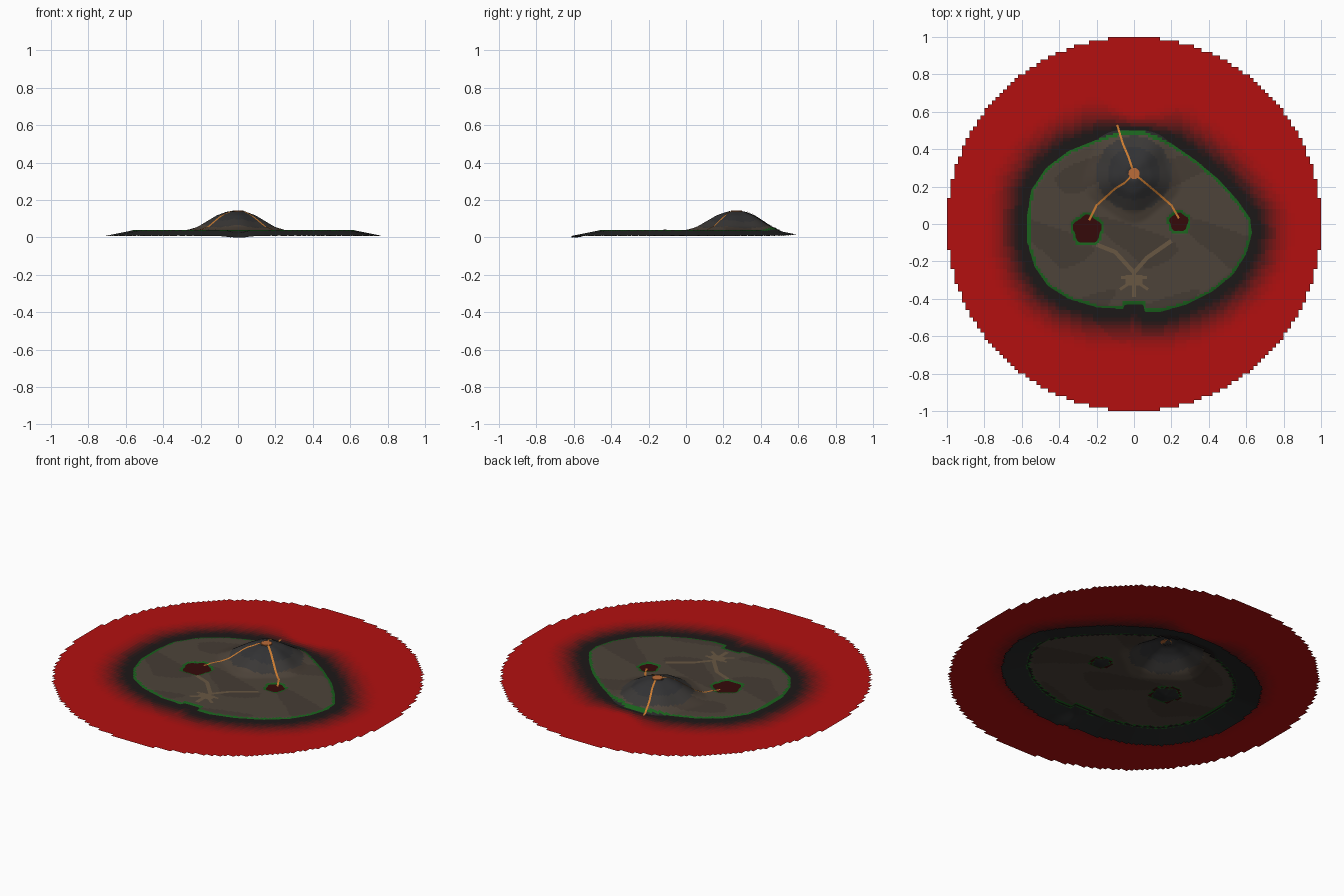
import bpy, math
from mathutils import Vector

if "Cube" in bpy.data.objects:
    bpy.data.objects.remove(bpy.data.objects["Cube"])

LAVA_Z = 0.036
VENT = (0.0, 0.27)
SHORE = [(.63, -.05), (.62, .03), (.55, .13), (.45, .24), (.33, .34), (.2, .43), (.06, .49),
         (-.07, .49), (-.2, .45), (-.35, .39), (-.47, .3), (-.55, .18), (-.57, .05), (-.57, -.1),
         (-.53, -.23), (-.46, -.33), (-.35, -.4), (-.2, -.445), (-.06, -.455), (-.05, -.43),
         (.05, -.43), (.06, -.47), (.14, -.47), (.28, -.43), (.42, -.36), (.53, -.27), (.6, -.16)]
POOLS = [(-.25, -.03, .075), (.24, .01, .05)]
CONE = [(0, .143), (.05, .137), (.1, .118), (.15, .087), (.2, .056), (.25, .04)]


def material(name, rgb):
    m = bpy.data.materials.new(name)
    m.diffuse_color = (*rgb, 1)
    m.use_nodes = True
    m.node_tree.nodes["Principled BSDF"].inputs["Base Color"].default_value = m.diffuse_color
    return m


def shore_distance(x, y):
    """Distance to the coast: negative on land, positive in the lava."""
    best, inside = 9.0, False
    for (ax, ay), (bx, by) in zip(SHORE, SHORE[1:] + SHORE[:1]):
        dx, dy = bx - ax, by - ay
        t = max(0, min(1, ((x - ax) * dx + (y - ay) * dy) / (dx * dx + dy * dy)))
        best = min(best, math.hypot(x - ax - t * dx, y - ay - t * dy))
        if (ay > y) != (by > y) and x < ax + (y - ay) * dx / dy:
            inside = not inside
    return -best if inside else best


def pool_distance(x, y):
    return max(r * (1 + .08 * math.sin(5 * math.atan2(y - b, x - a))) - math.hypot(x - a, y - b)
               for a, b, r in POOLS)


def height(x, y):
    d = max(shore_distance(x, y), pool_distance(x, y))
    z = LAVA_Z - .2 * d if d > 0 else min(.04, LAVA_Z - .3 * d)
    if y < -.5:
        z -= .01 * math.exp(-(x / .06) ** 2) * min(1, (-.5 - y) / .06)
    # volcano cone with a small crater
    r = math.hypot(x - VENT[0] + .01, y - VENT[1])
    r *= 1 + .06 * math.sin(5 * math.atan2(y - VENT[1], x))
    for (r0, z0), (r1, z1) in zip(CONE, CONE[1:]):
        if r0 <= r < r1:
            z += z0 + (z1 - z0) * (r - r0) / (r1 - r0) - .04
    if r < .022:
        z -= .01
    return max(z, 0)


def grid_mesh(name, step, z_at, pick, mats):
    """Grid of square cells; pick(x, y) gives a material number or None to leave a hole."""
    n = round(1 / step)
    index, verts, faces, slots = {}, [], [], []

    def vert(i, j):
        if (i, j) not in index:
            index[i, j] = len(verts)
            verts.append((i * step, j * step, z_at(i * step, j * step)))
        return index[i, j]

    for i in range(-n, n):
        for j in range(-n, n):
            s = pick((i + .5) * step, (j + .5) * step)
            if s is not None:
                faces.append([vert(i, j), vert(i + 1, j), vert(i + 1, j + 1), vert(i, j + 1)])
                slots.append(s)
    return make(name, verts, faces, mats, slots)


def make(name, verts, faces, mats, slots=None):
    me = bpy.data.meshes.new(name)
    me.from_pydata(verts, [], faces)
    for m in mats:
        me.materials.append(m)
    if slots:
        me.polygons.foreach_set("material_index", slots)
    me.polygons.foreach_set("use_smooth", [True] * len(faces))
    ob = bpy.data.objects.new(name, me)
    bpy.context.collection.objects.link(ob)
    return ob


def ribbon(name, pts, width, lift, mat):
    """Strip draped over the ground along a polyline."""
    line = []
    for a, b in zip(pts, pts[1:]):
        a, b = Vector(a), Vector(b)
        n = max(2, round((b - a).length / .012))
        line += [a.lerp(b, k / n) for k in range(n)]
    line.append(Vector(pts[-1]))
    verts = []
    for k, p in enumerate(line):
        t = (line[min(k + 1, len(line) - 1)] - line[max(k - 1, 0)]).normalized()
        side = Vector((-t.y, t.x)) * width / 2
        for q in (p + side, p - side):
            verts.append((q.x, q.y, max(height(q.x, q.y), LAVA_Z) + lift))
    faces = [(2 * k, 2 * k + 1, 2 * k + 3, 2 * k + 2) for k in range(len(line) - 1)]
    return make(name, verts, faces, [mat])


# Island ground: sunken skirt, green coast, two browns, volcanic rock
ground = [material("seabed", (.02, .021, .021)), material("coast_green", (.01, .12, .012)),
          material("soil", (.075, .057, .042)), material("soil_dark", (.06, .045, .034)),
          material("rock", (.042, .039, .037)), material("rock_dark", (.032, .032, .034))]


def ground_slot(x, y):
    d = shore_distance(x, y)
    if d > .14 - .04 * (y > .4) * math.exp(-(x / .3) ** 2):
        return None
    d = max(d, pool_distance(x, y))
    if d > .004:
        return 0
    r = math.hypot(x, y - VENT[1])
    if d > -.014 and r > .15:
        return 1
    if r < .2:
        return 5 if r < .14 else 4
    return 2 if math.sin(14 * x + 3 * math.sin(9 * y)) + math.sin(16 * y) > -.4 else 3


grid_mesh("island_ground", .0125, height, ground_slot, ground)

# Lava sea: stepped disc, dark near the coast and red further out
BANDS = 12
lava = []
for k in range(BANDS):
    t = k / (BANDS - 1)
    t = t * t * (3 - 2 * t)
    lava.append(material(f"lava_{k}", (.012 + .44 * t, .009 - .004 * t, .009 - .004 * t)))
lava.append(material("pool_lava", (.035, .003, .003)))


def lava_slot(x, y):
    if math.hypot(x, y) > 1:
        return None
    d = shore_distance(x, y)
    if d < -.01:
        return BANDS if pool_distance(x, y) > -.008 else None
    if y > 0:
        d *= 1 + 1.3 * math.exp(-((x - .02) / .13) ** 2)
    return max(0, min(BANDS - 1, int((d - .03) / .22 * BANDS)))


grid_mesh("lava_sea", .02, lambda x, y: LAVA_Z, lava_slot, lava)

# Lava streams from the crater
orange = material("glowing_lava", (.6, .2, .03))
for name, pts in {
    "stream_back": [VENT, (-.03, .36), (-.06, .43), (-.09, .53)],
    "stream_left": [VENT, (-.05, .22), (-.1, .19), (-.2, .1), (-.24, .02)],
    "stream_right": [VENT, (.06, .22), (.12, .17), (.2, .1), (.24, .03)],
}.items():
    ribbon(name, pts, .011, .003, orange)

# Crater pool
bpy.ops.mesh.primitive_cylinder_add(vertices=16, radius=.03, depth=.006,
                                    location=(*VENT, .14))
crater = bpy.context.object
crater.name = "crater_lava"
crater.data.materials.append(material("crater_orange", (.5, .15, .04)))

# Footpaths meeting at a small clearing
tan = material("path_tan", (.14, .095, .055))
for name, pts, w in [
    ("path_left", [(-.2, -.11), (-.1, -.15), (0, -.26)], .022),
    ("path_right", [(.2, -.09), (.07, -.18), (0, -.26)], .022),
    ("path_main", [(0, -.25), (0, -.39)], .024),
    ("clearing", [(-.045, -.3), (.045, -.3)], .055),
    ("clearing_arm_left", [(0, -.3), (-.075, -.35)], .016),
    ("clearing_arm_right", [(0, -.3), (.075, -.35)], .016),
    ("clearing_bar", [(-.07, -.285), (.07, -.285)], .016),
]:
    ribbon(name, pts, w, .001, tan)
